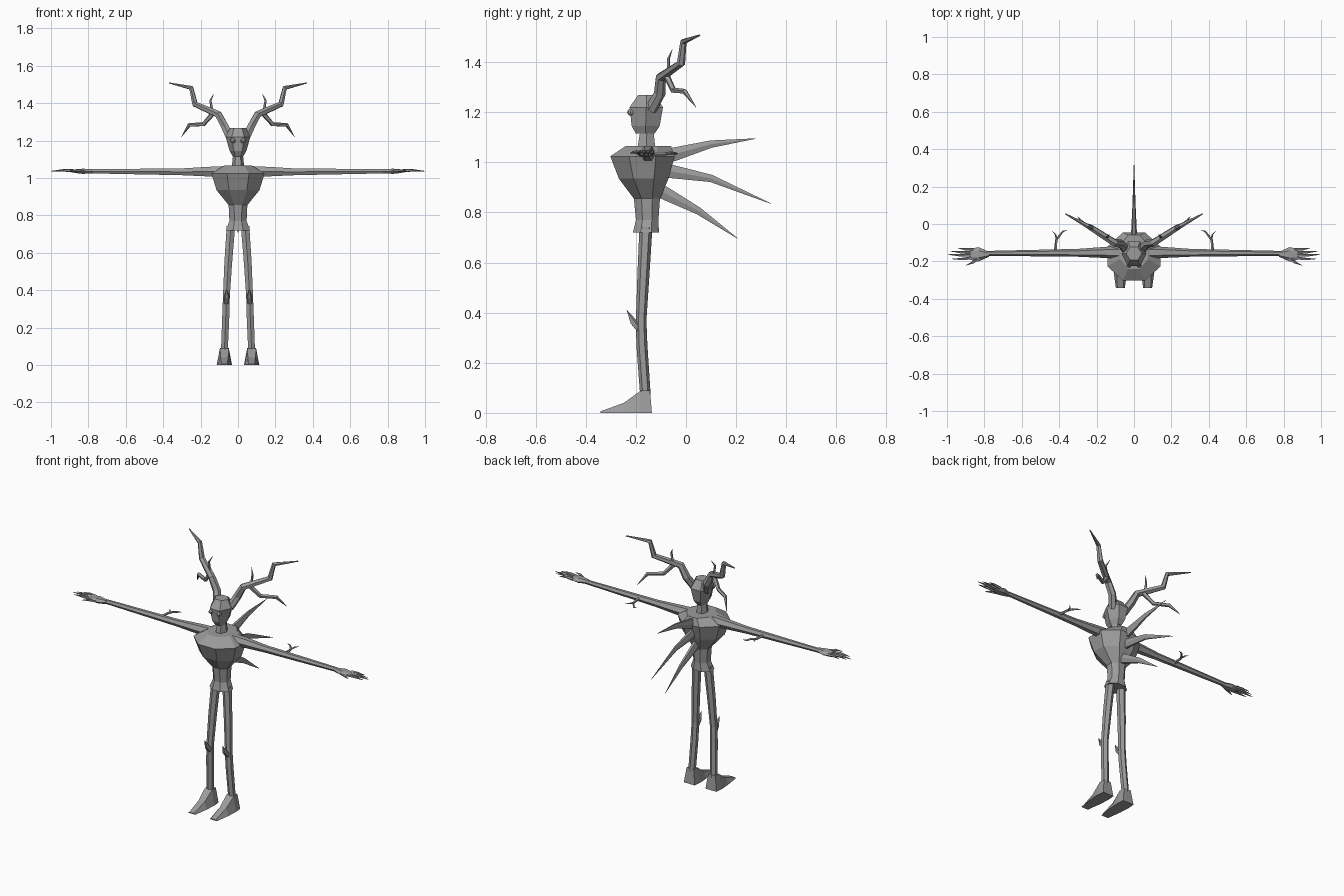
import bpy, bmesh, math
from mathutils import Vector

bark = bpy.data.materials.new("grey_bark")
bark.diffuse_color = (0.33, 0.33, 0.33, 1)


def loft(name, rings, mirror=False):
    """Skin a stack of equal-sized point rings and cap both ends."""
    bm = bmesh.new()
    rows = [[bm.verts.new(p) for p in r] for r in rings]
    n = len(rows[0])
    for a, b in zip(rows, rows[1:]):
        for i in range(n):
            j = (i + 1) % n
            bm.faces.new((a[i], a[j], b[j], b[i]))
    bm.faces.new(rows[0][::-1])
    bm.faces.new(rows[-1])
    bmesh.ops.recalc_face_normals(bm, faces=bm.faces)
    me = bpy.data.meshes.new(name)
    bm.to_mesh(me)
    bm.free()
    me.materials.append(bark)
    ob = bpy.data.objects.new(name, me)
    bpy.context.collection.objects.link(ob)
    if mirror:
        ob.modifiers.new("mirror", 'MIRROR').use_clip = False
    return ob


def stack(name, levels, n):
    """Body of revolution-like rings: (z, half width, front y, back y)."""
    rings = []
    k = 1 / math.cos(math.pi / n)
    for z, w, y0, y1 in levels:
        kx = k if n == 8 else 1
        ring = []
        for i in range(n):
            a = 2 * math.pi * (i + 0.5) / n + math.pi / 2
            ring.append((w * kx * math.cos(a),
                         (y0 + y1) / 2 + (y1 - y0) / 2 * k * math.sin(a), z))
        rings.append(ring)
    return loft(name, rings)


def tube(name, pts, radii, n=6, mirror=True, flat=1.0):
    """Tapered limb along a path; flat squeezes it sideways."""
    pts = [Vector(p) for p in pts]
    rings = []
    for i, p in enumerate(pts):
        t = Vector()
        if i:
            t += (p - pts[i - 1]).normalized()
        if i < len(pts) - 1:
            t += (pts[i + 1] - p).normalized()
        t.normalize()
        ref = Vector((0, 1, 0)) if abs(t.y) < 0.75 else Vector((1, 0, 0))
        u = (ref - t * ref.dot(t)).normalized()
        v = t.cross(u)
        rings.append([p + radii[i] * (u * math.cos(a) * flat + v * math.sin(a))
                      for a in (2 * math.pi * k / n for k in range(n))])
    return loft(name, rings, mirror)


# Torso, neck and head
stack("torso", [(0.72, 0.065, -0.212, -0.108), (0.77, 0.046, -0.2, -0.11),
                (0.855, 0.05, -0.208, -0.104), (0.935, 0.115, -0.268, -0.07),
                (1.024, 0.142, -0.302, -0.045), (1.066, 0.075, -0.24, -0.06)], 8)
stack("neck", [(1.05, 0.034, -0.195, -0.122), (1.13, 0.026, -0.182, -0.13)], 6)
stack("head", [(1.115, 0.028, -0.2, -0.125), (1.145, 0.045, -0.217, -0.105),
               (1.22, 0.066, -0.225, -0.092), (1.268, 0.042, -0.192, -0.124)], 6)

# Eyes
for s, side in ((-1, "left"), (1, "right")):
    bpy.ops.mesh.primitive_uv_sphere_add(segments=8, ring_count=6, radius=0.014,
                                         location=(s * 0.027, -0.221, 1.2))
    eye = bpy.context.object
    eye.name = side + "_eye"
    eye.data.materials.append(bark)

# Antlers with a drooping branch and a small twig
tube("antlers", [(0.04, -0.14, 1.21), (0.07, -0.105, 1.275), (0.105, -0.1, 1.34),
                 (0.23, -0.02, 1.395), (0.25, -0.01, 1.482), (0.368, 0.055, 1.508)],
     (0.024, 0.023, 0.021, 0.017, 0.013, 0.003))
tube("antler_branches", [(0.13, -0.08, 1.35), (0.185, -0.05, 1.287),
                         (0.262, -0.005, 1.283), (0.302, 0.04, 1.22)],
     (0.014, 0.012, 0.011, 0.001), 5)
tube("antler_twigs", [(0.14, -0.07, 1.36), (0.147, -0.07, 1.415), (0.13, -0.055, 1.45)],
     (0.008, 0.006, 0.001), 5)

# Arms, palms and fingers
tube("arms", [(0.07, -0.152, 1.034), (0.15, -0.152, 1.034), (0.3, -0.154, 1.033),
              (0.79, -0.157, 1.036)], (0.034, 0.03, 0.021, 0.013))
palm = [(0.775, 0.013, 0.013), (0.83, 0.038, 0.016), (0.875, 0.03, 0.01)]
loft("palms", [[(x, -0.162 + w * math.cos(a), 1.036 + h * math.sin(a))
                for a in (math.pi * k / 3 for k in range(6))] for x, w, h in palm], True)
fingers = [(0.86, -0.137, 0.945, -0.128), (0.865, -0.152, 0.98, -0.146),
           (0.865, -0.166, 0.999, -0.163), (0.865, -0.182, 0.975, -0.187),
           (0.825, -0.185, 0.9, -0.222)]
for i, (x0, y0, x1, y1) in enumerate(fingers):
    tube("finger_%d" % (i + 1), [(x0, y0, 1.037), ((x0 + x1) / 2, (y0 + y1) / 2 - 0.003, 1.041),
                                 (x1, y1, 1.037)], (0.009, 0.007, 0.001), 5)

# Forked twigs on the back of the arms
tube("arm_twigs", [(0.42, -0.15, 1.034), (0.415, -0.085, 1.034), (0.395, -0.06, 1.038),
                   (0.38, -0.04, 1.034), (0.358, -0.033, 1.036)],
     (0.009, 0.007, 0.006, 0.005, 0.001), 5)
tube("arm_twig_forks", [(0.413, -0.08, 1.034), (0.42, -0.055, 1.038), (0.437, -0.038, 1.04)],
     (0.006, 0.004, 0.001), 5)

# Legs, knee thorns and feet
tube("legs", [(0.038, -0.16, 0.74), (0.052, -0.17, 0.55), (0.062, -0.179, 0.37),
              (0.065, -0.176, 0.27), (0.073, -0.162, 0.07)],
     (0.026, 0.024, 0.021, 0.022, 0.021))
tube("knee_thorns", [(0.062, -0.185, 0.335), (0.06, -0.212, 0.365), (0.06, -0.236, 0.41)],
     (0.017, 0.014, 0.001), 5)
foot = [(-0.136, 0.037, 0.024, 0.09), (-0.182, 0.041, 0.024, 0.088),
        (-0.248, 0.037, 0.02, 0.04), (-0.342, 0.024, 0.016, 0.006)]
loft("feet", [[(0.073 - b, y, 0), (0.073 + b, y, 0), (0.073 + t, y + (0.008 if y > -0.14 else 0) * -1, h),
               (0.073 - t, y + (0.008 if y > -0.14 else 0) * -1, h)]
              for y, b, t, h in foot], True)

# Curved back spines
spines = [("upper_spine", [(-0.1, 1.02), (-0.045, 1.033), (0.1, 1.073), (0.278, 1.095)]),
          ("middle_spine", [(-0.11, 0.97), (-0.06, 0.964), (0.1, 0.936), (0.34, 0.835)]),
          ("lower_spine", [(-0.14, 0.9), (-0.09, 0.88), (0.05, 0.806), (0.205, 0.697)])]
for name, path in spines:
    tube(name, [(0, y, z) for y, z in path], (0.034, 0.031, 0.017, 0.001), 6, False, 0.5)
